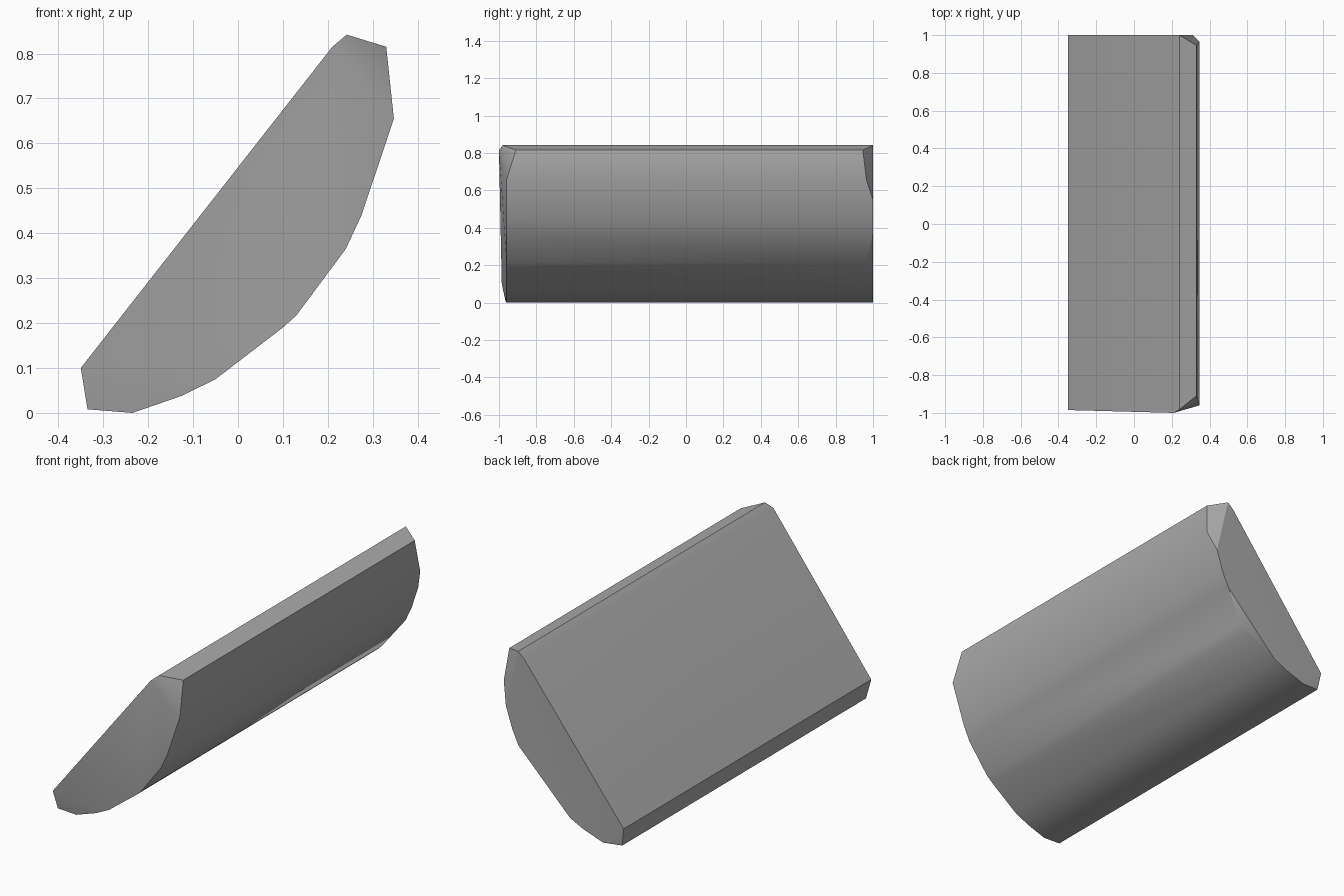
import bpy
import bmesh
import math

cube = bpy.data.objects.get("Cube")
if cube:
    bpy.data.objects.remove(cube, do_unlink=True)

# Material
grey = bpy.data.materials.new("plain grey")
grey.use_nodes = True
colour = (0.4, 0.4, 0.4, 1)
grey.diffuse_color = colour
grey.node_tree.nodes["Principled BSDF"].inputs["Base Color"].default_value = colour

# Cross-section: x, z, then where its long edge ends at the front and back
section = [
    (-0.35, 0.10, -0.985, 1.0),
    (0.21, 0.815, -1.0, 1.0),
    (0.242, 0.842, -0.98, 1.0),
    (0.33, 0.815, -0.91, 0.945),
    (0.347, 0.655, -0.96, 0.965),
    (0.275, 0.44, -0.96, 1.0),
    (0.24, 0.365, -0.96, 1.0),
    (0.13, 0.217, -0.96, 0.965),
    (0.10, 0.19, -0.96, 0.965),
    (-0.05, 0.075, -0.96, 1.0),
    (-0.125, 0.038, -0.96, 1.0),
    (-0.235, 0.0, -0.96, 1.0),
    (-0.335, 0.008, -0.965, 0.99),
]

# Convex log half: wrap the two end rings and merge coplanar faces
bm = bmesh.new()
for x, z, front, back in section:
    bm.verts.new((x, front, z))
    bm.verts.new((x, back, z))
# Point where the trimmed upper back corner meets the end face
bm.verts.new((0.311, 1.0, 0.55))
bmesh.ops.convex_hull(bm, input=bm.verts[:])
bmesh.ops.dissolve_limit(bm, angle_limit=math.radians(0.5),
                         verts=bm.verts[:], edges=bm.edges[:])
bmesh.ops.recalc_face_normals(bm, faces=bm.faces[:])

mesh = bpy.data.meshes.new("half_round_block")
bm.to_mesh(mesh)
bm.free()
mesh.materials.append(grey)
block = bpy.data.objects.new("half_round_block", mesh)
bpy.context.collection.objects.link(block)

# Smooth the curved belly, keep the rims sharp
bpy.ops.object.select_all(action="DESELECT")
block.select_set(True)
bpy.context.view_layer.objects.active = block
bpy.ops.object.shade_smooth_by_angle(angle=math.radians(30))
